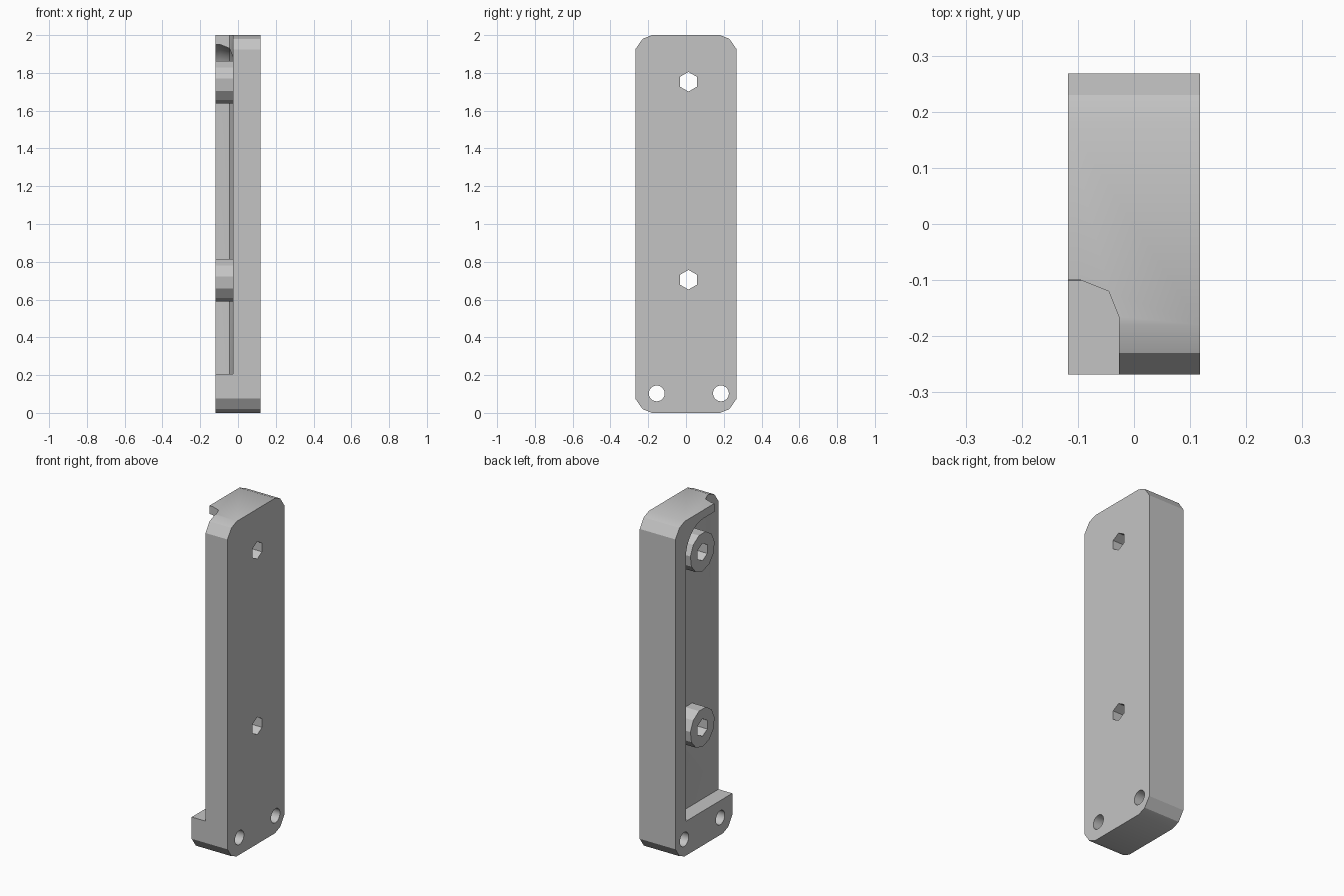
import bpy, bmesh
from math import sin, cos, pi, radians

cube = bpy.data.objects.get("Cube")
if cube:
    bpy.data.objects.remove(cube)

grey = bpy.data.materials.new("light_grey")
grey.use_nodes = True
grey.diffuse_color = (0.55, 0.55, 0.55, 1)
grey.node_tree.nodes["Principled BSDF"].inputs["Base Color"].default_value = (0.55, 0.55, 0.55, 1)

BACK, FACE, FLOOR = 0.118, -0.118, -0.027


def loft(name, layers):
    """Solid from matching (y, z) outlines placed at increasing x."""
    bm = bmesh.new()
    rings = [[bm.verts.new((x, y, z)) for y, z in pts] for x, pts in layers]
    for a, b in zip(rings, rings[1:]):
        for i in range(len(a)):
            j = (i + 1) % len(a)
            bm.faces.new((a[i], a[j], b[j], b[i]))
    bm.faces.new(rings[0])
    bm.faces.new(rings[-1])
    bmesh.ops.recalc_face_normals(bm, faces=bm.faces)
    mesh = bpy.data.meshes.new(name)
    bm.to_mesh(mesh)
    bm.free()
    mesh.materials.append(grey)
    obj = bpy.data.objects.new(name, mesh)
    bpy.context.collection.objects.link(obj)
    return obj


def prism(name, y, z, radius, sides, x0, x1):
    """Regular prism along x with a vertex pointing down."""
    angles = [2 * pi * i / sides - pi / 2 for i in range(sides)]
    pts = [(y + radius * cos(a), z + radius * sin(a)) for a in angles]
    return loft(name, [(x0, pts), (x1, pts)])


def combine(target, tool, operation):
    mod = target.modifiers.new(operation.lower(), "BOOLEAN")
    mod.operation, mod.object, mod.solver = operation, tool, "EXACT"
    graph = bpy.context.evaluated_depsgraph_get()
    mesh = bpy.data.meshes.new_from_object(target.evaluated_get(graph))
    target.modifiers.clear()
    target.data = mesh
    bpy.data.objects.remove(tool)


# Plate with softened corners
corner = [(0.18, 0), (0.23, 0.02), (0.268, 0.075)]
right = corner + [(y, 2 - z) for y, z in reversed(corner)]
outline = right + [(-y, z) for y, z in reversed(right)]
plate = loft("mounting_plate", [(FACE, outline), (BACK, outline)])


# Filleted pocket, open to the front and through the top front corner
def pocket_outline(d):
    r = 0.17 - d
    arc = [(r * cos(a), 1.78 + r * sin(a)) for a in [pi / 2 * i / 8 for i in range(9)]]
    return [(-0.4, 0.205), (r, 0.205)] + arc + [(-0.1 - d, 1.95 - d), (-0.1 - d, 2.2), (-0.4, 2.2)]


fillet = [(-0.3, 0), (-0.095, 0), (-0.045, 0.02), (FLOOR, 0.065)]
pocket = loft("pocket_cutter", [(x, pocket_outline(d)) for x, d in fillet])
combine(plate, pocket, "DIFFERENCE")

# Bosses with hexagonal through holes
for z in (0.705, 1.753):
    combine(plate, prism("boss", 0.013, z, 0.115, 11, FACE, FLOOR + 0.03), "UNION")
    combine(plate, prism("hex_cutter", 0.013, z, 0.052, 6, -0.3, 0.3), "DIFFERENCE")

# Round screw holes in the foot
for y in (-0.155, 0.185):
    combine(plate, prism("screw_cutter", y, 0.103, 0.042, 24, -0.3, 0.3), "DIFFERENCE")

bpy.context.view_layer.objects.active = plate
plate.select_set(True)
bpy.ops.object.shade_smooth_by_angle(angle=radians(30))
